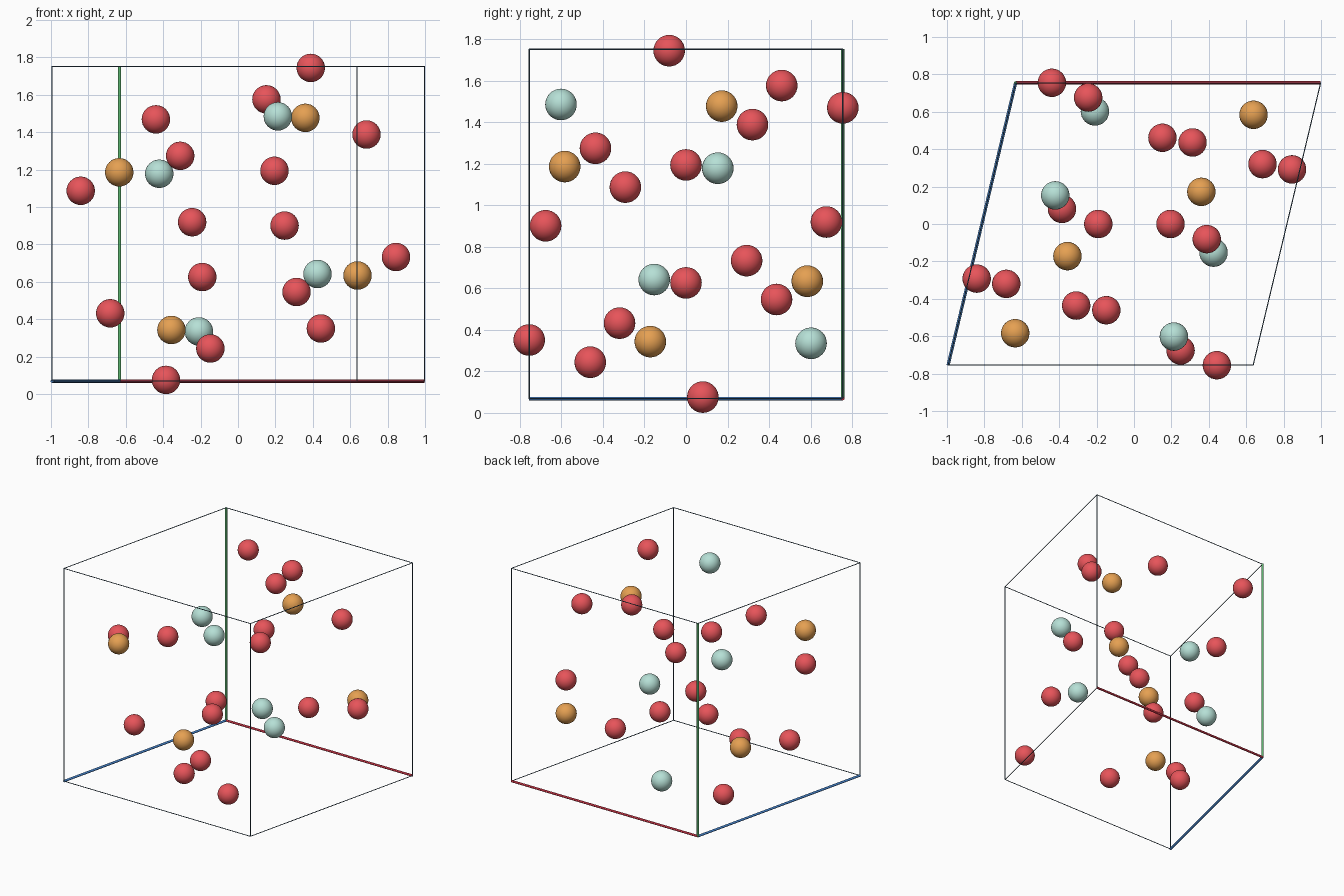
import bpy
from mathutils import Vector

if "Cube" in bpy.data.objects:
    bpy.data.objects.remove(bpy.data.objects["Cube"])

XC = 0.002          # centre of inversion
ZC = 0.910
HZ = 0.841          # half height of the cell
ATOM_R = 0.076


def material(name, rgb):
    def lin(c):
        c /= 255
        return c / 12.92 if c <= 0.04045 * 1 else ((c + 0.055) / 1.055) ** 2.4
    m = bpy.data.materials.new(name)
    m.diffuse_color = (*[lin(c) for c in rgb], 1)
    m.use_nodes = True
    m.node_tree.nodes["Principled BSDF"].inputs["Base Color"].default_value = m.diffuse_color
    return m


RED = material("red", (231, 84, 90))
ORANGE = material("orange", (229, 160, 82))
TEAL = material("pale teal", (182, 224, 214))
SLATE = material("slate", (70, 98, 120))
AXIS_RED = material("axis red", (228, 62, 82))
AXIS_GREEN = material("axis green", (90, 180, 110))
AXIS_BLUE = material("axis blue", (75, 140, 215))


def atom(name, pos, mat):
    bpy.ops.mesh.primitive_uv_sphere_add(segments=32, ring_count=16, radius=ATOM_R, location=pos)
    ob = bpy.context.object
    ob.name = name
    ob.data.materials.append(mat)
    bpy.ops.object.shade_smooth()


def rod(name, a, b, r, mat):
    d = b - a
    bpy.ops.mesh.primitive_cylinder_add(vertices=12, radius=r, depth=d.length, location=(a + b) / 2,
                                        rotation=d.to_track_quat('Z', 'Y').to_euler())
    ob = bpy.context.object
    ob.name = name
    ob.data.materials.append(mat)
    bpy.ops.object.shade_smooth_by_angle()


# Atoms: offsets from the cell centre, each with a twin on the opposite side
atoms = [
    ("red_atom", RED, [(.387, -.081, .834), (.15, .461, .666), (-.441, .755, .559),
                       (.685, .32, .478), (-.311, -.436, .364), (.193, 0, .284),
                       (-.843, -.292, .177), (-.247, .676, .009)]),
    ("orange_atom", ORANGE, [(-.637, -.584, .276), (.358, .172, .567)]),
    ("teal_atom", TEAL, [(.211, -.602, .575), (-.423, .153, .268)]),
]
centre = Vector((XC, 0, ZC))
for name, mat, places in atoms:
    for p in places:
        atom(name, centre + Vector(p), mat)
        atom(name + "_twin", centre - Vector(p), mat)

# Cell frame: sheared box, origin at the back left bottom corner
origin = centre + Vector((-.635, .755, -HZ))
axes = [(Vector((1.631, 0, 0)), "red_axis", AXIS_RED),
        (Vector((-.361, -1.51, 0)), "blue_axis", AXIS_BLUE),
        (Vector((0, 0, 2 * HZ)), "green_axis", AXIS_GREEN)]
for i, (v, name, mat) in enumerate(axes):
    u, w = [axes[j][0] for j in range(3) if j != i]
    for s in (0, 1):
        for t in (0, 1):
            start = origin + u * s + w * t
            if s or t:
                rod("cell_edge", start, start + v, 0.0028, SLATE)
            else:
                rod(name, start, start + v, 0.0085, mat)
